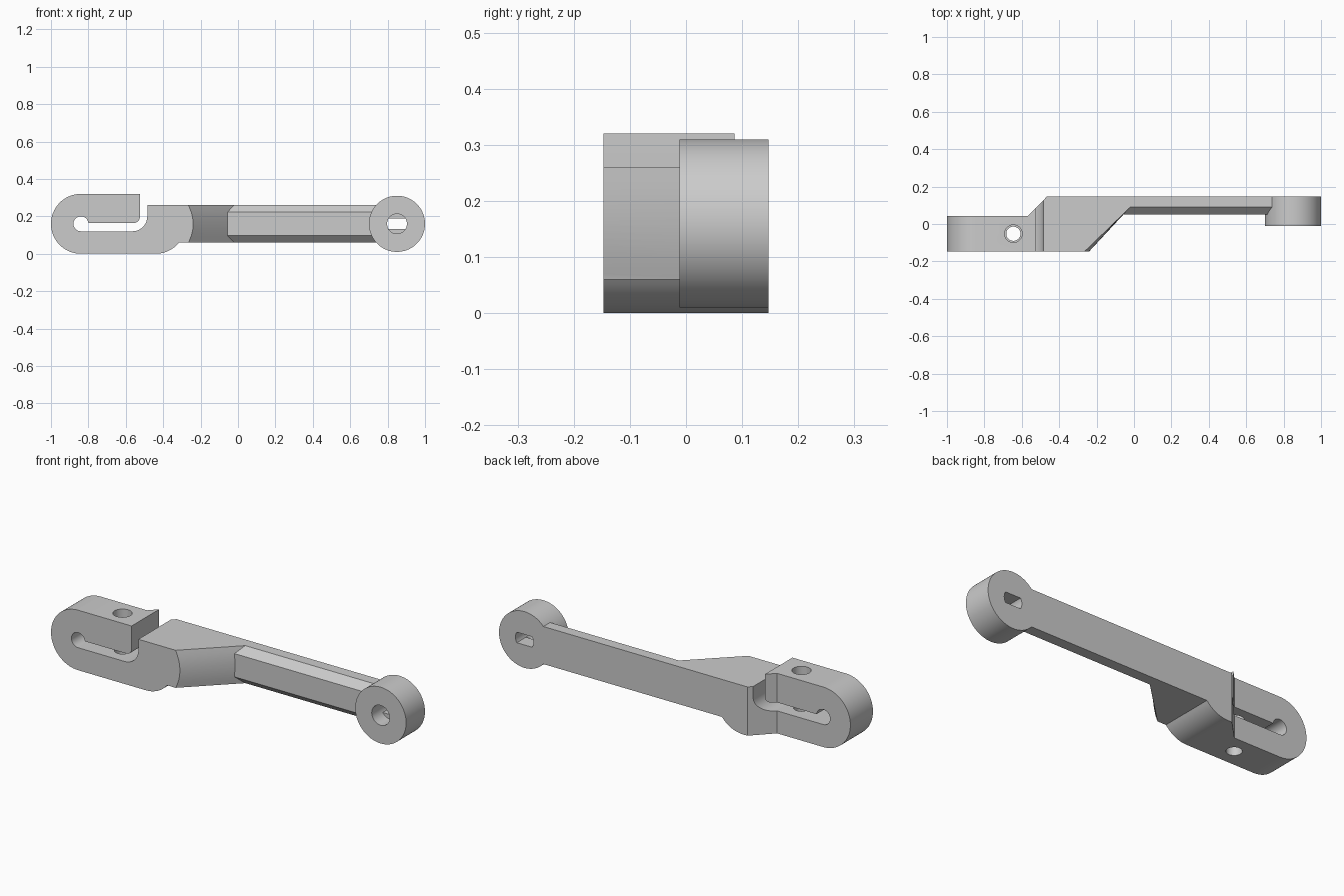
import bpy
import bmesh
from math import cos, sin, radians

default = bpy.data.objects.get("Cube")
if default:
    bpy.data.objects.remove(default, do_unlink=True)

grey = bpy.data.materials.new("plain_grey")
grey.use_nodes = True
colour = (0.6, 0.6, 0.6, 1)
grey.diffuse_color = colour
grey.node_tree.nodes["Principled BSDF"].inputs["Base Color"].default_value = colour

FRONT, BACK = -0.147, 0.147
MID = 0.16            # height of both pivot centres
BOTTOM, TOP = 0.06, 0.26


def arc(cx, cz, r, start, end, steps=24):
    angles = [radians(start + (end - start) * i / steps) for i in range(steps + 1)]
    return [(cx + r * cos(a), cz + r * sin(a)) for a in angles]


def loft(name, ring_a, ring_b):
    """Closed solid between two matching rings of 3D points."""
    bm = bmesh.new()
    a = [bm.verts.new(p) for p in ring_a]
    b = [bm.verts.new(p) for p in ring_b]
    bm.faces.new(a)
    bm.faces.new(b[::-1])
    for i in range(len(a)):
        j = (i + 1) % len(a)
        bm.faces.new((a[j], a[i], b[i], b[j]))
    bmesh.ops.recalc_face_normals(bm, faces=bm.faces[:])
    mesh = bpy.data.meshes.new(name)
    bm.to_mesh(mesh)
    bm.free()
    mesh.materials.append(grey)
    obj = bpy.data.objects.new(name, mesh)
    bpy.context.collection.objects.link(obj)
    return obj


def prism(name, points, axis, lo, hi):
    """Extrude a 2D outline along the x, y or z axis."""
    place = {"x": lambda u, v, d: (d, u, v),
             "y": lambda u, v, d: (u, d, v),
             "z": lambda u, v, d: (u, v, d)}[axis]
    return loft(name, [place(u, v, lo) for u, v in points],
                [place(u, v, hi) for u, v in points])


def combine(target, tool, operation):
    mod = target.modifiers.new(operation.lower(), "BOOLEAN")
    mod.operation = operation
    mod.solver = "EXACT"
    mod.object = tool
    bpy.context.view_layer.objects.active = target
    bpy.ops.object.modifier_apply(modifier=mod.name)
    bpy.data.objects.remove(tool, do_unlink=True)


# Clamp and shoulder: one side outline including the hooked slot
outline = [(-0.525, 0.32)]
outline += arc(-0.84, MID, 0.16, 90, 270, 40)
outline += arc(-0.44, MID, 0.16, -90, -38.7, 12)
outline += [(-0.02, BOTTOM), (-0.02, TOP), (-0.485, TOP)]
outline += arc(-0.565, 0.2, 0.08, 0, -90, 16)
outline += arc(-0.84, MID, 0.04, -90, -353, 32)
outline += arc(-0.555, 0.195, 0.03, -90, 0, 8)
arm = prism("lever_arm", outline, "y", FRONT, BACK)

# Trim behind the clamp, with the diagonal up to the bar
combine(arm, prism("rear_trim", [(-1.2, 0.043), (-0.567, 0.043), (-0.443, 0.17),
                                 (-0.443, 0.3), (-1.2, 0.3)], "z", -0.1, 0.5),
        "DIFFERENCE")

# Trim the shoulder to a sloping, slightly bulged front
heights = [BOTTOM + (TOP - BOTTOM) * i / 16 for i in range(17)]
heights = [-0.1] + heights + [0.5]


def trim_ring(y):
    t = (y - FRONT) / (0.09 - FRONT)
    ring = []
    for z in heights:
        bulge = min(1, abs(z - MID) / 0.1) ** 2
        ring.append((-0.24 + 0.22 * t - 0.025 * bulge * (1 - t), y, z))
    return ring + [(0.3, y, 0.5), (0.3, y, -0.1)]


combine(arm, loft("slope_trim", trim_ring(-0.2), trim_ring(0.09)), "DIFFERENCE")

# Bar with chamfered front edges
section = [(BACK, BOTTOM), (BACK, TOP), (0.09, TOP),
           (0.052, 0.222), (0.052, 0.098), (0.09, BOTTOM)]
combine(arm, prism("bar", section, "x", -0.12, 0.8), "UNION")

# Round end boss
combine(arm, prism("end_boss", arc(0.85, MID, 0.15, 0, 360, 72)[:-1], "y", -0.012, BACK),
        "UNION")

# Boss hole: round from the front, two flats at the rear
combine(arm, prism("round_bore", arc(0.85, MID, 0.053, 0, 360, 40)[:-1], "y", -0.1, 0.07),
        "DIFFERENCE")
flats = arc(0.85, MID, 0.053, -32, 32, 12) + arc(0.85, MID, 0.053, 148, 212, 12)
combine(arm, prism("flat_bore", flats, "y", 0.03, 0.3), "DIFFERENCE")

# Clamp screw hole: wide in the upper jaw, narrower below
for name, radius, lo, hi in (("upper_bore", 0.047, 0.14, 0.5), ("lower_bore", 0.038, -0.1, 0.145)):
    combine(arm, prism(name, arc(-0.645, -0.052, radius, 0, 360, 40)[:-1], "z", lo, hi),
            "DIFFERENCE")

# Smooth the round surfaces only
bpy.ops.object.select_all(action="DESELECT")
arm.select_set(True)
bpy.context.view_layer.objects.active = arm
bpy.ops.object.shade_smooth_by_angle(angle=radians(25))
